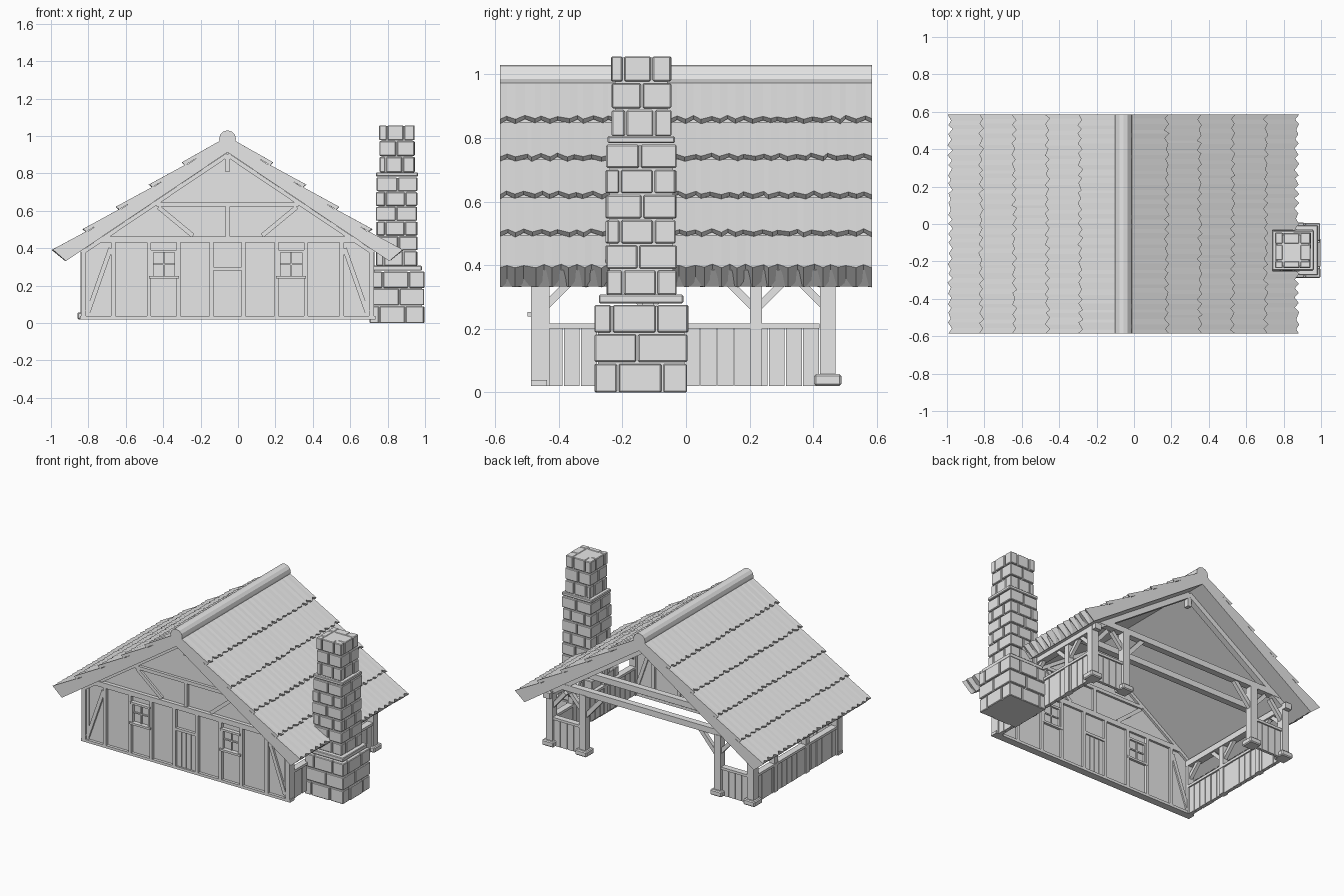
import bpy, bmesh, math, random
from mathutils import Vector, Matrix

random.seed(4)
if "Cube" in bpy.data.objects:
    bpy.data.objects.remove(bpy.data.objects["Cube"], do_unlink=True)

GREY = bpy.data.materials.new("pale_grey")
GREY.use_nodes = True
COLOUR = (0.8, 0.8, 0.8, 1)
GREY.diffuse_color = COLOUR
GREY.node_tree.nodes["Principled BSDF"].inputs["Base Color"].default_value = COLOUR

CX = -0.056                      # house centre line
APEX = 0.913                     # underside of the roof at the ridge
PITCH = math.atan(0.673)
C, S = math.cos(PITCH), math.sin(PITCH)
HALF = 0.585                     # half length of the roof


def finish(name, bm, bevel=0):
    bmesh.ops.recalc_face_normals(bm, faces=bm.faces)
    mesh = bpy.data.meshes.new(name)
    bm.to_mesh(mesh)
    bm.free()
    mesh.materials.append(GREY)
    obj = bpy.data.objects.new(name, mesh)
    bpy.context.collection.objects.link(obj)
    if bevel:
        mod = obj.modifiers.new("bevel", "BEVEL")
        mod.width, mod.segments = bevel, 1
    return obj


def box(bm, x0, x1, y0, y1, z0, z1):
    mid = Matrix.Translation(((x0 + x1) / 2, (y0 + y1) / 2, (z0 + z1) / 2))
    bmesh.ops.create_cube(bm, size=1, matrix=mid @ Matrix.Diagonal((x1 - x0, y1 - y0, z1 - z0, 1)))


def beam(bm, p, q, w, t):
    """Square timber from p to q, w wide in its own plane and t thick across it."""
    p, q = Vector(p), Vector(q)
    d = (q - p).normalized()
    ref = Vector((0, 1, 0)) if abs(d.y) < 0.01 else Vector((1, 0, 0))
    rot = Matrix((d.cross(ref), ref, d)).transposed().to_4x4()
    size = Matrix.Diagonal((w, t, (q - p).length, 1))
    bmesh.ops.create_cube(bm, size=1, matrix=Matrix.Translation((p + q) / 2) @ rot @ size)


def prism(bm, pts, y0, y1):
    """Extrude an x-z outline along y."""
    a = [bm.verts.new((x, y0, z)) for x, z in pts]
    b = [bm.verts.new((x, y1, z)) for x, z in pts]
    bm.faces.new(a)
    bm.faces.new(b[::-1])
    for i in range(len(pts)):
        j = (i + 1) % len(pts)
        bm.faces.new((a[i], a[j], b[j], b[i]))


def slope(side, u, h):
    """Point u down the slope and h above the roof underside."""
    return CX + side * (u * C + h * S), APEX - u * S + h * C


# Roof slab
bm = bmesh.new()
TOP = APEX + 0.066 / C
prism(bm, [(CX, APEX), slope(1, 1.04, 0), slope(1, 1.045, 0.066), (CX, TOP),
           slope(-1, 1.045, 0.066), slope(-1, 1.04, 0)], -HALF, HALF)
finish("roof_slab", bm)

# Shingle rows with ragged lower edges
TEETH = 22
for side, label in ((1, "left"), (-1, "right")):
    bm = bmesh.new()
    for row in range(5):
        last = row == 4
        u0 = -0.045 if row == 0 else 0.215 + 0.213 * (row - 1)
        u1 = 1.072 if last else 0.234 + 0.213 * row
        rings = []
        for i in range(2 * TEETH + 1):
            y = -HALF + HALF * i / TEETH
            if 0 < i < 2 * TEETH:
                y += random.uniform(-0.007, 0.007)
            cut = random.uniform(0.018, 0.03) if i % 2 else random.uniform(0, 0.007)
            low = (1.044 - cut * 0.4, 0) if last else (u1 - cut - 0.006, 0.07)
            outline = [(u0, 0.055), (u0, 0.07), (u1 - cut, 0.092 - cut * 0.15), low]
            ring = []
            for u, h in outline:
                x, z = slope(side, u, h)
                ring.append(bm.verts.new((x, y, z)))
            rings.append(ring)
        for a, b in zip(rings, rings[1:]):
            for k in range(4):
                m = (k + 1) % 4
                bm.faces.new((a[k], a[m], b[m], b[k]))
        bm.faces.new(rings[0])
        bm.faces.new(rings[-1][::-1])
    finish("shingles_" + label, bm)

# Ridge log
bm = bmesh.new()
bmesh.ops.create_cone(bm, cap_ends=True, segments=12, radius1=0.045, radius2=0.045, depth=2 * HALF,
                      matrix=Matrix.Translation((CX, 0, 0.985)) @ Matrix.Rotation(math.pi / 2, 4, "X"))
finish("ridge_log", bm)

# Front wall panel with gable
W0, W1 = -0.468, -0.452
bm = bmesh.new()
prism(bm, [(CX - 0.775, 0.02), (CX + 0.775, 0.02), (CX + 0.775, 0.391),
           (CX, APEX), (CX - 0.775, 0.391)], W0, W1)
finish("front_wall", bm)

# Front wall timbers
F, B = -0.487, -0.437
YM, T = (F + B) / 2, B - F
bm = bmesh.new()
box(bm, CX - 0.79, CX + 0.79, F, B, 0.02, 0.038)
box(bm, CX - 0.765, CX + 0.765, F - 0.006, B, 0.43, 0.464)
box(bm, CX - 0.38, CX + 0.38, F, B, 0.622, 0.645)
box(bm, CX - 0.012, CX + 0.012, F, B, 0.464, 0.622)
box(bm, CX - 0.013, CX + 0.013, F, B, 0.81, 0.9)
box(bm, CX - 0.075, CX + 0.075, F, B, 0.282, 0.3)
for s in (1, -1):
    for d, w in ((0.77, 0.028), (0.61, 0.024), (0.42, 0.022), (0.262, 0.022), (0.085, 0.022)):
        top = 0.4 if d > 0.7 else 0.43
        box(bm, CX + s * d - w / 2, CX + s * d + w / 2, F, B, 0.03, top)
    beam(bm, (CX + s * 0.625, YM, 0.4), (CX + s * 0.745, YM, 0.06), 0.024, T - 0.01)
    beam(bm, (CX + s * 0.37, YM, 0.62), (CX + s * 0.185, YM, 0.467), 0.024, T - 0.01)
    beam(bm, (CX, YM, APEX - 0.014), (CX + s * 0.78, YM, APEX - 0.014 - 0.78 * 0.673), 0.022, T)
finish("front_timbers", bm)

# Door boards
bm = bmesh.new()
for i in range(4):
    x = CX - 0.072 + i * 0.036
    box(bm, x + 0.002, x + 0.034, -0.476, -0.446, 0.038, 0.282)
finish("door", bm)

# Windows
for s, label in ((1, "left"), (-1, "right")):
    bm = bmesh.new()
    x = CX + s * 0.34
    box(bm, x - 0.075, x + 0.075, -0.494, -0.44, 0.376, 0.39)
    box(bm, x - 0.08, x + 0.08, -0.498, -0.435, 0.238, 0.252)
    for e in (-1, 1):
        box(bm, x + e * 0.064 - 0.007, x + e * 0.064 + 0.007, -0.488, -0.44, 0.252, 0.376)
    box(bm, x - 0.004, x + 0.004, -0.478, -0.445, 0.252, 0.376)
    box(bm, x - 0.06, x + 0.06, -0.478, -0.445, 0.311, 0.319)
    finish("window_" + label, bm)

# Open sides and back: posts, braces, plates and low boarded walls
D = 0.76
posts, braces, rails, boards, feet = (bmesh.new() for _ in range(5))
YB = 0.446
for s in (1, -1):
    x = CX + s * D
    for y, w in ((-0.453, 0.046), (-0.12, 0.038), (0.22, 0.038), (YB, 0.05)):
        box(posts, x - w / 2, x + w / 2, y - w / 2, y + w / 2, 0.02, 0.395)
        for e in (-1, 1):
            if abs(y + e * 0.09) < 0.46:
                beam(braces, (x, y, 0.26), (x, y + e * 0.1, 0.36), 0.024, 0.024)
    xi = CX + s * 0.51
    box(posts, xi - 0.025, xi + 0.025, YB - 0.025, YB + 0.025, 0.02, 0.43)
    beam(braces, (xi, YB, 0.27), (xi - s * 0.14, YB, 0.43), 0.028, 0.026)
    beam(braces, (xi, YB, 0.3), (xi + s * 0.1, YB, 0.41), 0.026, 0.026)
    beam(braces, (x, YB, 0.27), (x - s * 0.11, YB, 0.4), 0.026, 0.026)
    for px in (x, xi):
        box(feet, px - 0.043, px + 0.043, YB - 0.043, YB + 0.043, 0.02, 0.057)
    # wall plate, side rail and back rail
    box(rails, x - 0.024, x + 0.024, -0.47, 0.5, 0.352, 0.392)
    box(rails, x - 0.022, x + 0.022, -0.44, 0.42, 0.2, 0.217)
    box(rails, min(x, xi), max(x, xi), YB - 0.02, YB + 0.02, 0.2, 0.217)
    n = 16
    for i in range(n):
        y = -0.44 + 0.86 * i / n
        t = 0.01 + random.uniform(0, 0.004)
        box(boards, x - t, x + t, y + 0.002, y + 0.86 / n - 0.002, 0.02, 0.2)
    for i in range(4):
        bx = min(x, xi) + 0.025 + i * 0.05
        box(boards, bx + 0.002, bx + 0.048, YB - 0.01, YB + 0.01, 0.02, 0.2)
    # back rafters
    beam(rails, (CX, YB, APEX - 0.02), (CX + s * D, YB, APEX - 0.02 - D * 0.673), 0.036, 0.04)
for y in (YB, 0.22):
    box(rails, CX - 0.72, CX + 0.72, y - 0.022, y + 0.022, 0.425, 0.465)
box(rails, CX - 0.013, CX + 0.013, YB - 0.018, YB + 0.018, 0.81, 0.9)
finish("posts", posts)
finish("braces", braces)
finish("beams_and_rails", rails)
finish("low_wall_boards", boards)
finish("post_feet", feet, 0.006)

# Chimney: stepped stacks of bricks round a plain core
bricks, core, caps = bmesh.new(), bmesh.new(), bmesh.new()
PY = -0.141


def stack(x0, x1, half, z0, z1, courses):
    y0, y1 = PY - half, PY + half
    gap, g = 0.003, 0.01
    box(core, x0 + g, x1 - g, y0 + g, y1 - g, z0, z1 - 0.006)
    step = (z1 - z0) / courses
    for c in range(courses):
        shift = random.uniform(-0.05, 0.05)
        a = [0, 0.5 + shift, 1] if c % 2 else [0, 0.22 + shift, 0.7 + shift, 1]
        b = [0, 0.2 - shift, 0.68 - shift, 1] if c % 2 == 0 else [0, 0.5 - shift, 1]
        for i in range(len(a) - 1):
            for j in range(len(b) - 1):
                if 0 < i < len(a) - 2 and 0 < j < len(b) - 2:
                    continue
                r = random.uniform(-0.003, 0.003)
                lo_x = x0 + (x1 - x0) * a[i] + (gap if i else r)
                hi_x = x0 + (x1 - x0) * a[i + 1] - (gap if i < len(a) - 2 else r)
                lo_y = y0 + (y1 - y0) * b[j] + (gap if j else r)
                hi_y = y0 + (y1 - y0) * b[j + 1] - (gap if j < len(b) - 2 else r)
                z = z0 + c * step
                box(bricks, lo_x, hi_x, lo_y, hi_y, z + gap * (c > 0), z + step - gap)


stack(0.705, 0.995, 0.146, 0, 0.278, 3)
box(caps, 0.72, 0.983, PY - 0.133, PY + 0.133, 0.28, 0.307)
stack(0.74, 0.958, 0.11, 0.307, 0.782, 6)
box(caps, 0.738, 0.962, PY - 0.106, PY + 0.106, 0.784, 0.806)
stack(0.756, 0.943, 0.093, 0.806, 1.06, 3)
finish("chimney_core", core)
finish("chimney_bricks", bricks, 0.004)
finish("chimney_ledges", caps, 0.004)
